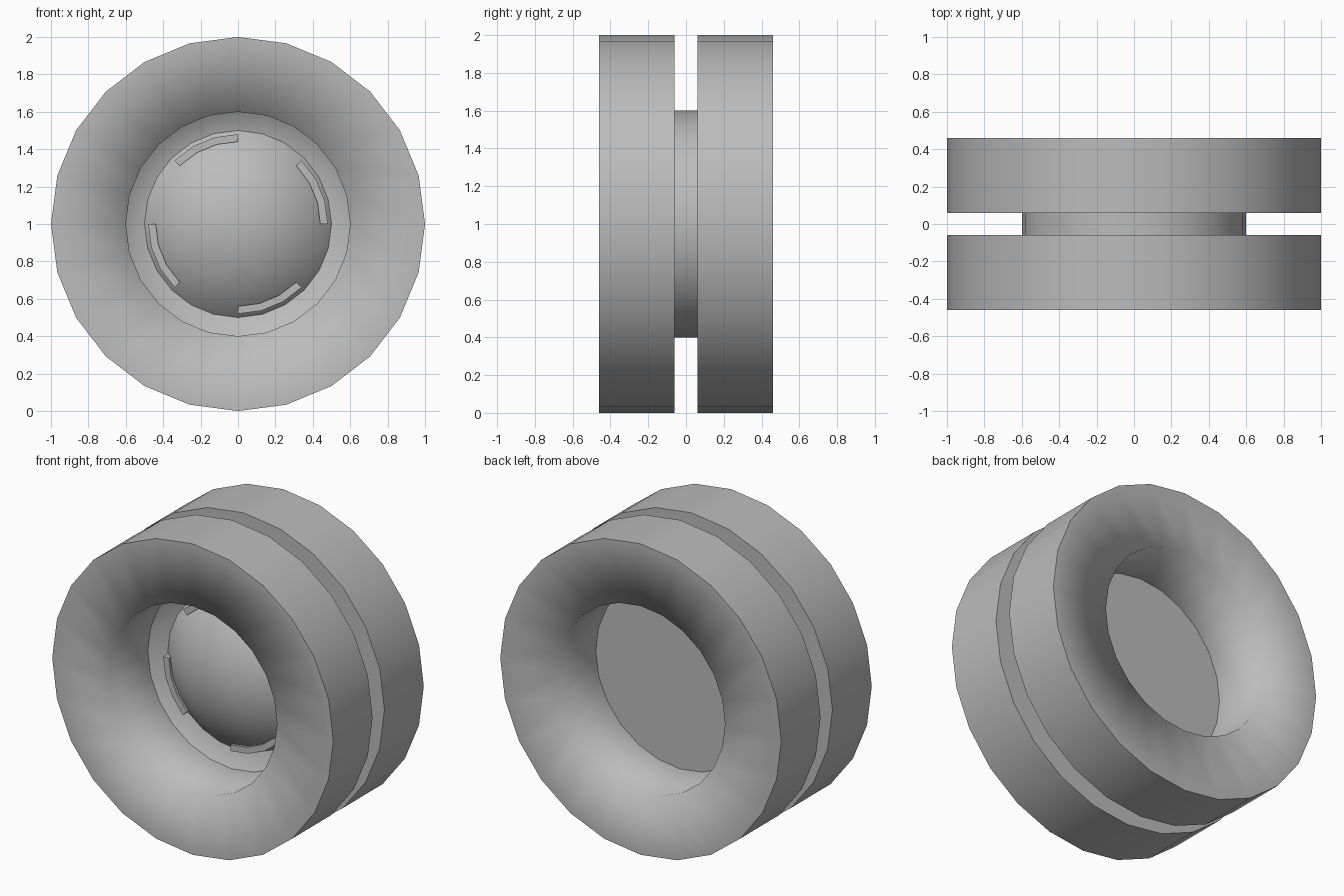
import bpy, bmesh
from math import sin, cos, pi, radians, sqrt

cube = bpy.data.objects.get("Cube")
if cube:
    bpy.data.objects.remove(cube, do_unlink=True)

SIDES = 24
AXIS_Z = 1.0

grey = bpy.data.materials.new("plain_grey")
grey.use_nodes = True
COLOUR = (0.5, 0.5, 0.5, 1)
grey.diffuse_color = COLOUR
grey.node_tree.nodes["Principled BSDF"].inputs["Base Color"].default_value = COLOUR


def point(radius, y, angle):
    return (radius * cos(angle), y, AXIS_Z + radius * sin(angle))


def finish(name, bm, soft_edge=lambda e: False):
    """Weld, smooth everything but the sharp corners, and link the part."""
    bmesh.ops.remove_doubles(bm, verts=bm.verts, dist=0.0001)
    bmesh.ops.recalc_face_normals(bm, faces=bm.faces)
    for f in bm.faces:
        f.smooth = True
    for e in bm.edges:
        e.smooth = e.calc_face_angle(pi) < radians(32) or soft_edge(e)
    mesh = bpy.data.meshes.new(name)
    bm.to_mesh(mesh)
    bm.free()
    mesh.materials.append(grey)
    obj = bpy.data.objects.new(name, mesh)
    bpy.context.collection.objects.link(obj)
    return obj


def lathe(name, profile, closed=False, soft_edge=lambda e: False):
    """Turn a (radius, y) profile around the wheel axis."""
    bm = bmesh.new()
    verts = [bm.verts.new(point(r, y, 0)) for r, y in profile]
    pairs = list(zip(verts, verts[1:]))
    if closed:
        pairs.append((verts[-1], verts[0]))
    edges = [bm.edges.new(p) for p in pairs]
    bmesh.ops.spin(bm, geom=verts + edges, cent=(0, 0, AXIS_Z), axis=(0, 1, 0),
                   angle=2 * pi, steps=SIDES, use_duplicate=False)
    return finish(name, bm, soft_edge)


# Two flat-sided tyres, the outer face blending softly into the bore
for name, side in (("front_tyre", -1), ("back_tyre", 1)):
    def bore_rim(e, side=side):
        return all(abs(v.co.y - side * 0.46) < 0.01
                   and sqrt(v.co.x ** 2 + (v.co.z - AXIS_Z) ** 2) < 0.7
                   for v in e.verts)
    lathe(name, [(1, side * 0.46), (1, side * 0.06),
                 (0.6, side * 0.06), (0.6, side * 0.46)], True, bore_rim)

# Hub disc with a rim sloping in towards the dome
lathe("hub", [(0, 0.06), (0.6, 0.06), (0.6, -0.06), (0.5, 0), (0, 0)])

# Shallow hub dome, a cap of a sphere
HEIGHT = 0.22
ball = (0.25 + HEIGHT ** 2) / (2 * HEIGHT)
radii = [0.5 * sin(pi / 2 * i / 10) for i in range(11)]
lathe("hub_dome", [(r, ball - HEIGHT - sqrt(ball ** 2 - r * r)) for r in radii])

# Four curved ribs, each an eighth of a turn
for number in range(4):
    bm = bmesh.new()
    rings = []
    for step in range(4):
        a = number * pi / 2 + step * pi / 12
        rings.append([bm.verts.new(point(r, y, a)) for r, y in
                      ((0.44, 0), (0.48, 0), (0.48, -0.075), (0.44, -0.075))])
    for a, b in zip(rings, rings[1:]):
        for i in range(4):
            j = (i + 1) % 4
            bm.faces.new((a[i], a[j], b[j], b[i]))
    bm.faces.new(rings[0])
    bm.faces.new(rings[-1])
    finish(f"hub_rib_{number + 1}", bm)
